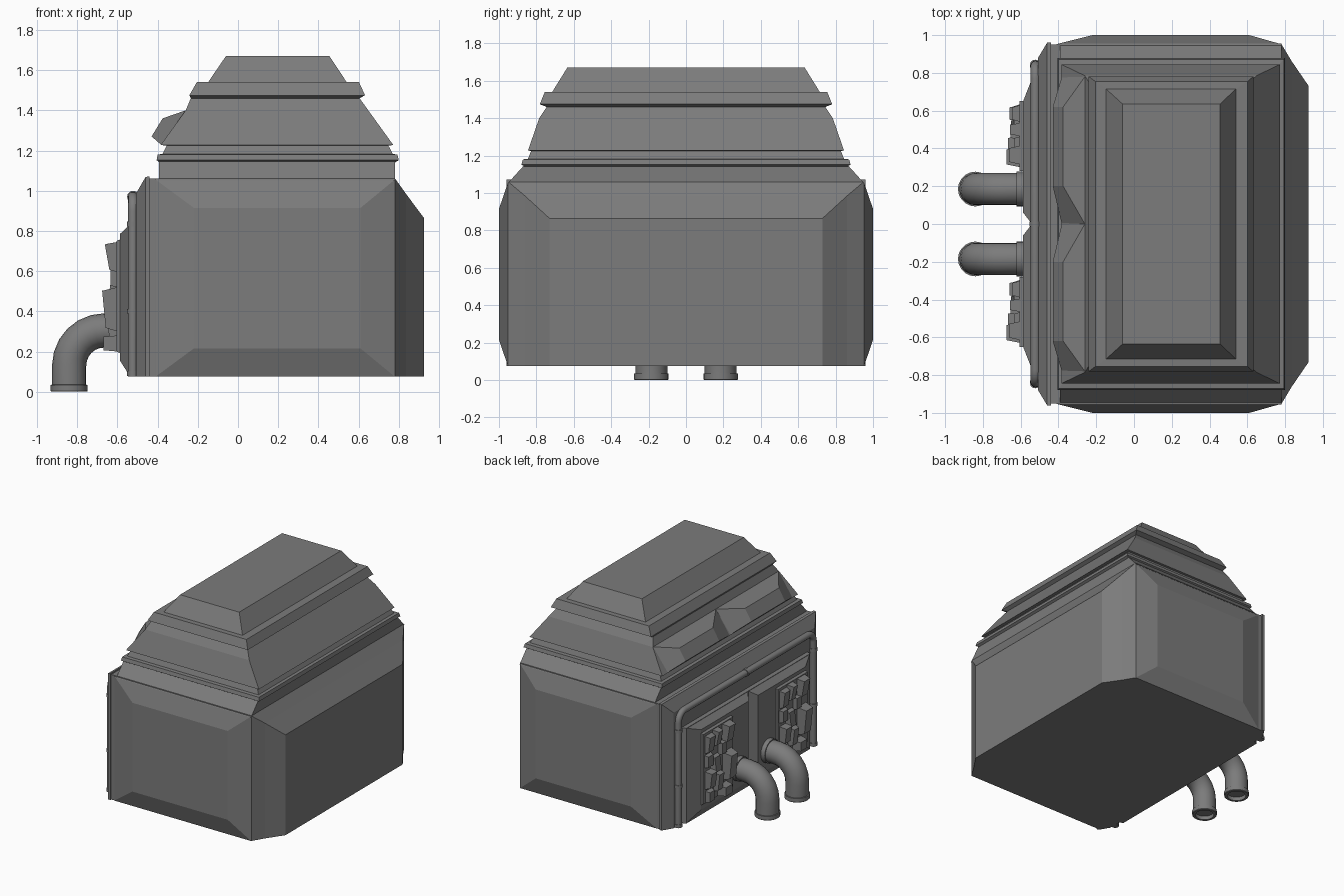
import bpy, bmesh, math
from mathutils import Vector as V

# Dark grey paint for the whole unit
paint = bpy.data.materials.new("dark_grey")
paint.diffuse_color = (0.2, 0.2, 0.2, 1)


def loft(name, rings, caps=True, smooth=False):
    """Skin a list of equal-length point rings."""
    bm = bmesh.new()
    rows = [[bm.verts.new(p) for p in r] for r in rings]
    n = len(rows[0])
    for a, b in zip(rows, rows[1:]):
        for i in range(n):
            j = (i + 1) % n
            bm.faces.new((a[i], a[j], b[j], b[i]))
    if caps:
        bm.faces.new(rows[0])
        bm.faces.new(rows[-1])
    bmesh.ops.recalc_face_normals(bm, faces=bm.faces)
    me = bpy.data.meshes.new(name)
    bm.to_mesh(me)
    bm.free()
    me.materials.append(paint)
    ob = bpy.data.objects.new(name, me)
    bpy.context.collection.objects.link(ob)
    if smooth:
        bpy.ops.object.select_all(action='DESELECT')
        bpy.context.view_layer.objects.active = ob
        ob.select_set(True)
        bpy.ops.object.shade_smooth_by_angle(angle=math.radians(40))
    return ob


def rect(axis, d, a0, a1, b0, b1):
    """Rectangle at distance d along an axis (0=x, 1=y, 2=z)."""
    out = []
    for a, b in ((a0, b0), (a1, b0), (a1, b1), (a0, b1)):
        p = [a, b]
        p.insert(axis, d)
        out.append(p)
    return out


def tube(name, path, r, normal, n=16):
    """Round tube along a planar path."""
    path, N, rings = [V(p) for p in path], V(normal), []
    for i, p in enumerate(path):
        t = (path[min(i + 1, len(path) - 1)] - path[max(i - 1, 0)]).normalized()
        s = t.cross(N)
        rings.append([p + r * (math.cos(k * math.tau / n) * N + math.sin(k * math.tau / n) * s)
                      for k in range(n)])
    return loft(name, rings, smooth=True)


# Main housing with the sloping rear bulge
loft("housing", [rect(0, x, -y, y, 0.075, z) for x, y, z in
                 ((-0.445, 0.95, 1.06), (0.782, 0.95, 1.06), (0.836, 0.86, 0.984), (0.925, 0.73, 0.865))])
for s, side in ((-1, "front"), (1, "rear")):
    loft(side + "_side_panel", [rect(1, s * 0.94, -0.43, 0.782, 0.075, 1.06),
                                rect(1, s * 0.952, -0.41, 0.78, 0.075, 1.055),
                                rect(1, s * 1.0, -0.22, 0.61, 0.215, 0.915)])
loft("shoulder", [rect(2, 1.05, -0.392, 0.782, -0.955, 0.955),
                  rect(2, 1.155, -0.392, 0.782, -0.86, 0.86)])

# Stepped roof tiers: z, x min, x max, half width
tiers = [(1.14, -0.39, 0.78, 0.86), (1.152, -0.405, 0.80, 0.88), (1.18, -0.40, 0.793, 0.872),
         (1.183, -0.375, 0.77, 0.845), (1.225, -0.355, 0.748, 0.828), (1.227, -0.385, 0.773, 0.845),
         (1.40, -0.26, 0.648, 0.785), (1.46, -0.235, 0.605, 0.745), (1.475, -0.242, 0.632, 0.782),
         (1.54, -0.205, 0.602, 0.755), (1.541, -0.148, 0.54, 0.715), (1.67, -0.06, 0.455, 0.635)]
loft("stepped_roof", [rect(2, z, a, b, -w, w) for z, a, b, w in tiers])

# Paired vent hoods standing on the roof slope, meeting in a central notch
for s, side in ((-1, "front"), (1, "rear")):
    loft(side + "_vent_hood",
         [[(-0.382, 0, 1.228), (-0.382, s * 0.78, 1.228), (-0.26, s * 0.78, 1.40), (-0.26, 0, 1.40)],
          [(-0.43, s * 0.2, 1.27), (-0.43, s * 0.62, 1.27), (-0.375, s * 0.62, 1.36), (-0.375, s * 0.2, 1.36)]])

# Back plate and chamfered panel base
loft("back_plate", [rect(0, -0.44, -0.96, 0.96, 0.075, 1.072),
                    rect(0, -0.46, -0.96, 0.96, 0.075, 1.068),
                    rect(0, -0.508, -0.88, 0.88, 0.075, 0.985)])
loft("panel_base", [rect(0, -0.50, -0.79, 0.79, 0.08, 0.83), rect(0, -0.543, -0.77, 0.77, 0.08, 0.83)])

# Machinery blocks: local y, z, width, height, outer x, tilt
blocks = [(0.12, 0.66, 0.09, 0.14, -0.64, 0.01), (0.035, 0.68, 0.07, 0.13, -0.65, 0.015),
          (-0.10, 0.67, 0.10, 0.15, -0.655, 0.015), (-0.04, 0.57, 0.08, 0.10, -0.635, 0),
          (0.13, 0.53, 0.08, 0.10, -0.635, 0), (0.05, 0.48, 0.09, 0.13, -0.64, -0.01),
          (-0.11, 0.41, 0.11, 0.22, -0.67, 0.012), (0.12, 0.38, 0.09, 0.14, -0.655, 0.01),
          (0.02, 0.33, 0.08, 0.15, -0.65, 0.01), (0.12, 0.25, 0.08, 0.09, -0.64, 0),
          (-0.05, 0.24, 0.11, 0.08, -0.668, 0)]
for s, side in ((-1, "front"), (1, "rear")):
    ys = sorted((s * 0.0, s * 0.77))
    yt = sorted((s * 0.06, s * 0.65))
    loft(side + "_access_panel", [rect(0, -0.54, *ys, 0.08, 0.83), rect(0, -0.587, *yt, 0.155, 0.785)])
    c = s * 0.465
    loft(side + "_machinery_tray", [rect(0, -0.58, c - 0.185, c + 0.185, 0.19, 0.76),
                                    rect(0, -0.605, c - 0.185, c + 0.185, 0.20, 0.75)])
    for i, (y, z, w, h, x, tilt) in enumerate(blocks):
        base = rect(0, -0.60, c + y - w / 2, c + y + w / 2, z - h / 2, z + h / 2)
        top = rect(0, x, c + y - w * 0.36, c + y + w * 0.36, z - h * 0.42, z + h * 0.42)
        for k, p in enumerate(top):
            p[0] += tilt if k < 2 else -tilt / 2
        loft(f"{side}_machinery_block_{i + 1}", [base, top])

    # Exhaust elbow with wall collar and open rim
    y = s * 0.185
    arc = [(-0.665 - 0.175 * math.sin(a), y, 0.13 + 0.175 * math.cos(a))
           for a in (math.radians(15 * k) for k in range(7))]
    tube(side + "_exhaust", [(-0.58, y, 0.305)] + arc + [(-0.84, y, 0.03)], 0.085, (0, 1, 0), 20)
    tube(side + "_exhaust_collar", [(-0.58, y, 0.305), (-0.622, y, 0.305)], 0.093, (0, 1, 0), 20)
    loft(side + "_exhaust_rim",
         [[(-0.84 + r * math.cos(k * math.tau / 20), y + r * math.sin(k * math.tau / 20), z)
           for k in range(20)]
          for r, z in ((0.08, 0.036), (0.092, 0.034), (0.092, 0.004), (0.088, 0), (0.07, 0), (0.07, 0.032))],
         caps=False, smooth=True)

    # Collars on the service pipe
    for z in (0.09, 0.40, 0.835):
        tube(side + "_pipe_collar", [(-0.522, s * 0.84, z - 0.012), (-0.522, s * 0.84, z + 0.012)],
             0.03, (1, 0, 0), 12)

# Service pipe arching around the panels
bend = [(0.77 + 0.07 * math.cos(a), 0.90 + 0.07 * math.sin(a))
        for a in (math.radians(15 * k) for k in range(7))]
half = [(0.84, 0.075)] + bend
path = half + [(-y, z) for y, z in reversed(half)]
tube("service_pipe", [(-0.522, y, z) for y, z in path], 0.025, (1, 0, 0), 12)
tube("service_pipe_joint", [(-0.522, -0.012, 0.97), (-0.522, 0.012, 0.97)], 0.03, (1, 0, 0), 12)
